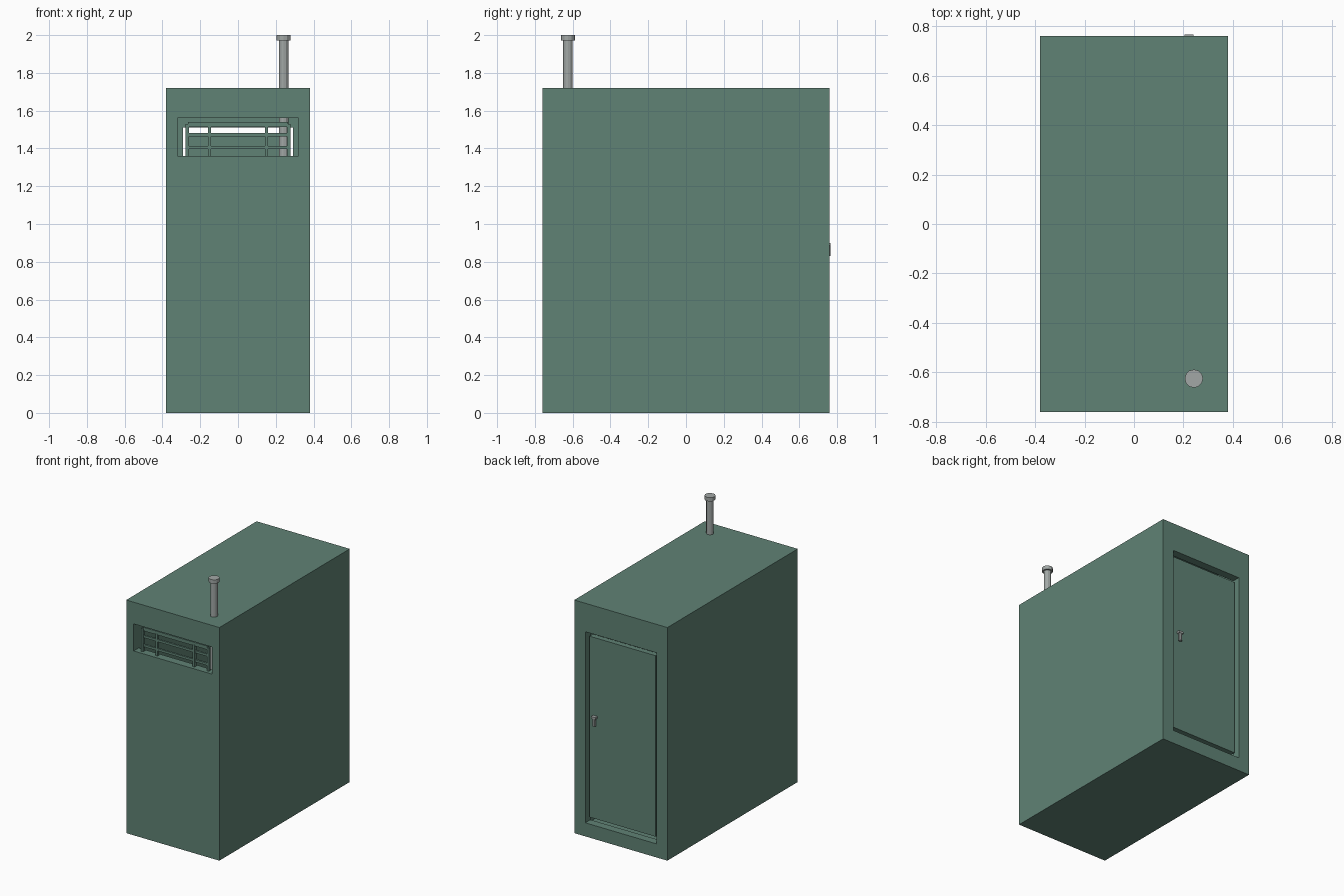
import bpy, math

if "Cube" in bpy.data.objects:
    bpy.data.objects.remove(bpy.data.objects["Cube"])

def mat(name, rgb):
    m = bpy.data.materials.new(name)
    m.diffuse_color = (*rgb, 1)
    m.use_nodes = True
    m.node_tree.nodes["Principled BSDF"].inputs["Base Color"].default_value = m.diffuse_color
    return m

GREEN = mat("muted_green", (0.117, 0.225, 0.178))
GREY = mat("pale_grey_metal", (0.36, 0.39, 0.38))

def box(name, x, y, z, m=GREEN):
    """Box from (min, max) ranges on each axis."""
    bpy.ops.mesh.primitive_cube_add(size=1, location=[(a + b) / 2 for a, b in (x, y, z)])
    o = bpy.context.object
    o.name = name
    o.scale = [b - a for a, b in (x, y, z)]
    bpy.ops.object.transform_apply(location=True, rotation=True, scale=True)
    o.data.materials.append(m)
    return o

def tube(name, x, y, z0, z1, r, sides=12):
    bpy.ops.mesh.primitive_cylinder_add(vertices=sides, radius=r, depth=z1 - z0,
                                        location=(x, y, (z0 + z1) / 2))
    o = bpy.context.object
    o.name = name
    o.data.materials.append(GREY)
    return o

# Hollow cabin shell with a front slot and a rear doorway
shell = box("cabin_shell", (-0.38, 0.38), (-0.76, 0.76), (0, 1.72))
cutters = [
    box("room_cutter", (-0.325, 0.325), (-0.70, 0.70), (0.06, 1.66)),
    box("slot_cutter", (-0.32, 0.32), (-0.85, -0.6), (1.36, 1.56)),
    box("doorway_cutter", (-0.29, 0.29), (0.6, 0.85), (0.10, 1.51)),
]
for c in cutters:
    c.hide_render = True
    mod = shell.modifiers.new("cut", 'BOOLEAN')
    mod.operation = 'DIFFERENCE'
    mod.solver = 'EXACT'
    mod.object = c
    bpy.context.view_layer.objects.active = shell
    bpy.ops.object.modifier_apply(modifier=mod.name)
    bpy.data.objects.remove(c)

# Rear door, floating slightly inside its frame
box("door", (-0.27, 0.27), (0.70, 0.74), (0.14, 1.475))

# Door handle
tube("handle_grip", 0.222, 0.753, 0.83, 0.885, 0.013, 8)
box("handle_plate", (0.205, 0.24), (0.735, 0.765), (0.885, 0.90), GREY)

# Slot grille: mirrored posts and horizontal bars
for s, side in ((-1, "left"), (1, "right")):
    for n, (a, b, top) in {"outer": (0.26, 0.278, 1.53), "inner": (0.143, 0.16, 1.52)}.items():
        box(f"grille_{n}_post_{side}", sorted((s * a, s * b)), (-0.735, -0.715), (1.36, top))
for i, (z0, z1, w) in enumerate([(1.397, 1.414, 0.26), (1.464, 1.481, 0.26), (1.514, 1.54, 0.265)]):
    box(f"grille_bar_{i + 1}", (-w, w), (-0.732, -0.718), (z0, z1))

# Flue pipe with cap, passing through the roof
tube("flue_pipe", 0.242, -0.625, 1.1, 1.98, 0.025)
tube("flue_cap", 0.242, -0.625, 1.972, 2.0, 0.037)
